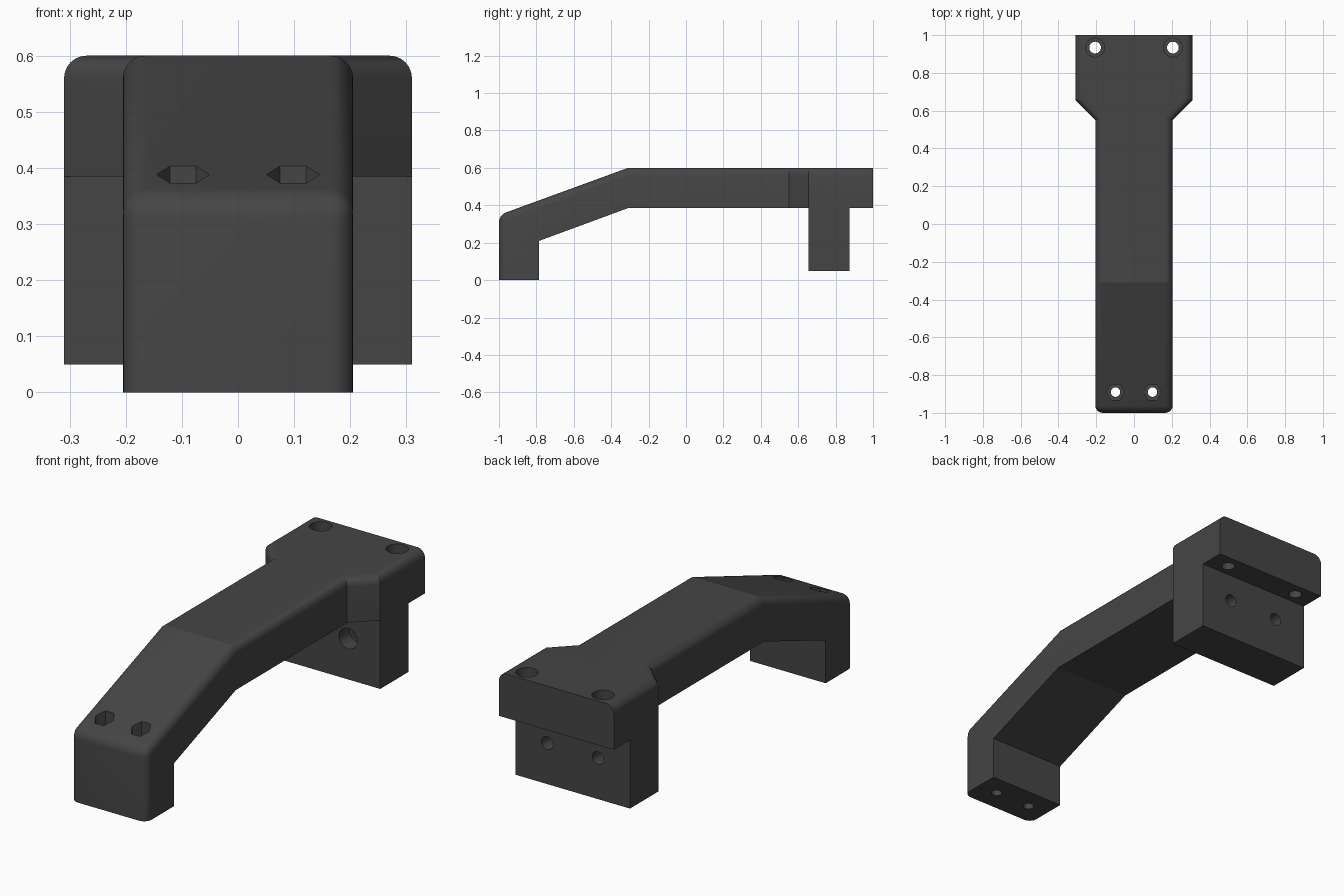
import bpy, bmesh
from math import radians
from mathutils import Matrix, Vector

if "Cube" in bpy.data.objects:
    bpy.data.objects.remove(bpy.data.objects["Cube"])


def prism(name, points, offset):
    """Extrude a closed polygon along the offset vector."""
    bm = bmesh.new()
    face = bm.faces.new([bm.verts.new(p) for p in points])
    ext = bmesh.ops.extrude_face_region(bm, geom=[face])
    bmesh.ops.translate(bm, vec=Vector(offset),
                        verts=[g for g in ext["geom"] if isinstance(g, bmesh.types.BMVert)])
    bmesh.ops.recalc_face_normals(bm, faces=bm.faces)
    mesh = bpy.data.meshes.new(name)
    bm.to_mesh(mesh)
    bm.free()
    obj = bpy.data.objects.new(name, mesh)
    bpy.context.collection.objects.link(obj)
    return obj


def boolean(obj, cutter, operation):
    """Apply a boolean and remove the cutter."""
    cutter.hide_render = True
    mod = obj.modifiers.new("cut", 'BOOLEAN')
    mod.operation = operation
    mod.solver = 'EXACT'
    mod.object = cutter
    bpy.context.view_layer.objects.active = obj
    bpy.ops.object.modifier_apply(modifier=mod.name)
    bpy.data.objects.remove(cutter)


def drill(obj, start, end, radius, sides=32):
    """Cut a round or hexagonal hole from start to end."""
    start, end = Vector(start), Vector(end)
    axis = end - start
    side = Vector((1, 0, 0))
    points = [start + Matrix.Rotation(radians(360 * i / sides), 3, axis) @ side * radius
              for i in range(sides)]
    boolean(obj, prism("hole_cutter", points, axis), 'DIFFERENCE')


# Side profile (y, z): front foot, sloped arm, level arm, rear leg, overhang
profile = [(-1, 0), (-.785, 0), (-.785, .21), (-.31, .385), (.655, .385), (.655, .05),
           (.875, .05), (.875, .385), (1, .385), (1, .6), (-.31, .6), (-1, .348)]
bracket = prism("bracket_arm", [(-.5, y, z) for y, z in profile], (1, 0, 0))

# Top outline: narrow arm flaring to the wide rear block
half = [(.205, -1.2), (.205, .55), (.31, .655), (.31, 1.2)]
plan = half + [(-x, y) for x, y in reversed(half)]
boolean(bracket, prism("plan_cutter", [(x, y, -.2) for x, y in plan], (0, 0, 1)), 'INTERSECT')

# Rounded top side edges, front lip and front corners
bm = bmesh.new()
bm.from_mesh(bracket.data)
bmesh.ops.remove_doubles(bm, verts=bm.verts, dist=1e-5)
bmesh.ops.dissolve_limit(bm, angle_limit=radians(1), verts=bm.verts, edges=bm.edges)
edges = []
for e in bm.edges:
    if len(e.link_faces) != 2:
        continue
    a, b = sorted((f.normal for f in e.link_faces), key=lambda n: n.z)
    top_edge = b.z > .5 and abs(a.z) < .01 and a.y < .5
    front_corner = abs(b.z) < .01 and abs(a.z) < .01 and all(v.co.y < -.99 for v in e.verts)
    if top_edge or front_corner:
        edges.append(e)
bmesh.ops.bevel(bm, geom=edges, offset=.04, offset_type='OFFSET', segments=6,
                profile=.5, affect='EDGES', clamp_overlap=True)
bm.to_mesh(bracket.data)
bm.free()

for s in (-1, 1):
    # Front screw holes with hexagonal nut pockets
    drill(bracket, (s * .098, -.89, -.1), (s * .098, -.89, .7), .025)
    drill(bracket, (s * .098, -.89, .28), (s * .098, -.89, .7), .047, 6)
    # Rear vertical screw holes with counterbores
    drill(bracket, (s * .206, .934, .3), (s * .206, .934, .7), .031)
    drill(bracket, (s * .206, .934, .52), (s * .206, .934, .7), .05)
    # Rear leg horizontal screw holes with counterbores
    drill(bracket, (s * .137, .6, .25), (s * .137, .95, .25), .031)
    drill(bracket, (s * .137, .6, .25), (s * .137, .735, .25), .05)

# Dark finish
mat = bpy.data.materials.new("dark_grey")
mat.diffuse_color = (.06, .06, .06, 1)
mat.use_nodes = True
mat.node_tree.nodes["Principled BSDF"].inputs["Base Color"].default_value = mat.diffuse_color
bracket.data.materials.clear()
bracket.data.materials.append(mat)

bpy.ops.object.select_all(action='DESELECT')
bracket.select_set(True)
bpy.context.view_layer.objects.active = bracket
bpy.ops.object.shade_smooth_by_angle(angle=radians(18))
